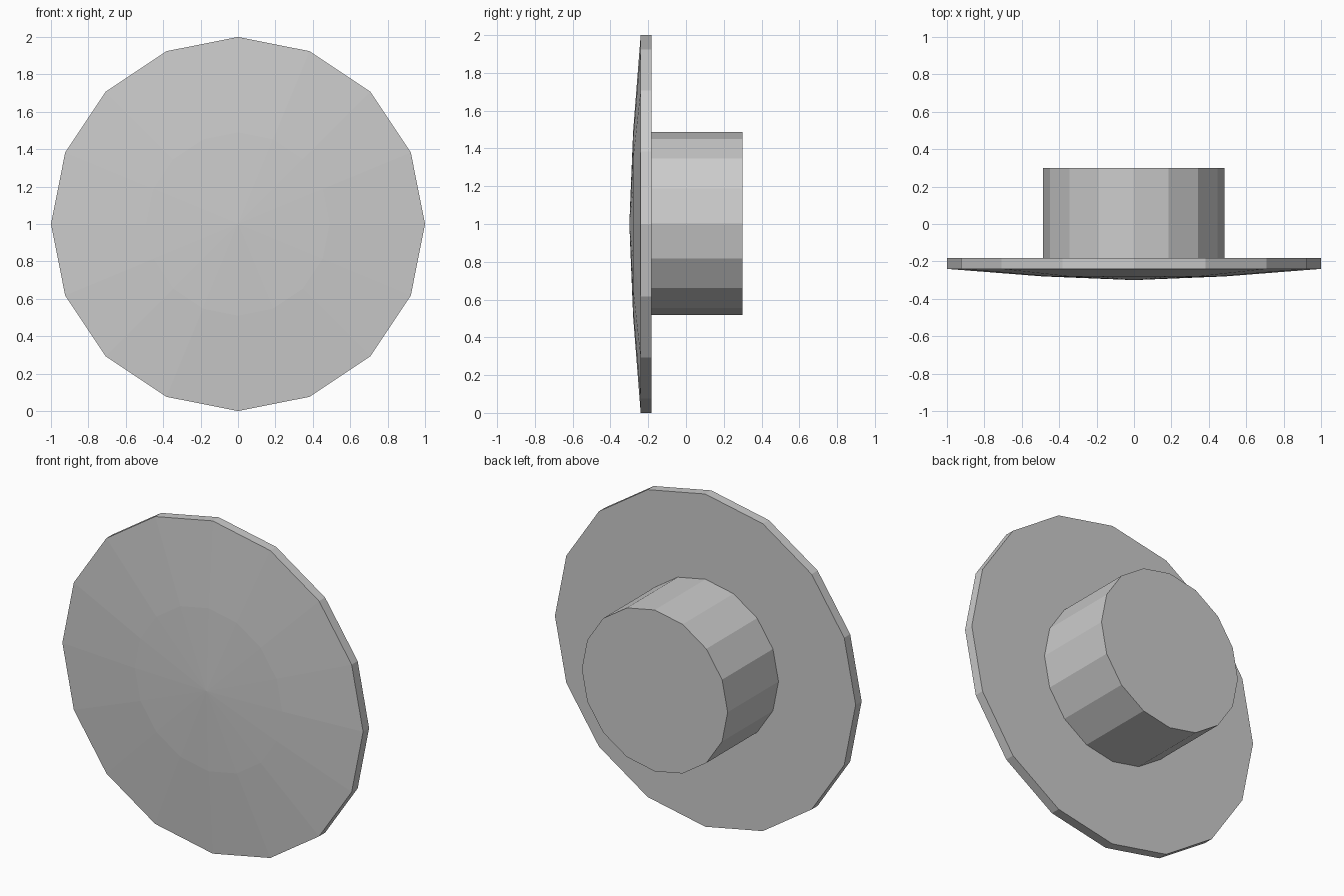
import bpy, bmesh
from math import sin, cos, tau

if "Cube" in bpy.data.objects:
    bpy.data.objects.remove(bpy.data.objects["Cube"])

SIDES = 16


def lathe(name, profile, cx=0.0, cz=1.0):
    """Turn (radius, y) points around the y axis; both ends are closed."""
    bm = bmesh.new()
    rings = []
    for r, y in profile:
        if r == 0:
            rings.append([bm.verts.new((cx, y, cz))] * SIDES)
        else:
            rings.append([bm.verts.new((cx + r * cos(tau * i / SIDES), y,
                                        cz + r * sin(tau * i / SIDES)))
                          for i in range(SIDES)])
    for a, b in zip(rings, rings[1:]):
        for i in range(SIDES):
            j = (i + 1) % SIDES
            bm.faces.new(dict.fromkeys((a[i], a[j], b[j], b[i])))
    for ring in (rings[0], rings[-1]):
        if ring[0] is not ring[1]:
            bm.faces.new(ring)
    bmesh.ops.recalc_face_normals(bm, faces=bm.faces)
    mesh = bpy.data.meshes.new(name)
    bm.to_mesh(mesh)
    bm.free()
    obj = bpy.data.objects.new(name, mesh)
    bpy.context.collection.objects.link(obj)
    return obj


# Wide disc with a shallow domed front
lathe("domed_disc", [(0, -0.30), (0.49, -0.28), (1.0, -0.24), (1.0, -0.183)])

# Short round stem on the back
lathe("back_stem", [(0.485, -0.183), (0.485, 0.30)], cx=-0.002, cz=1.003)
